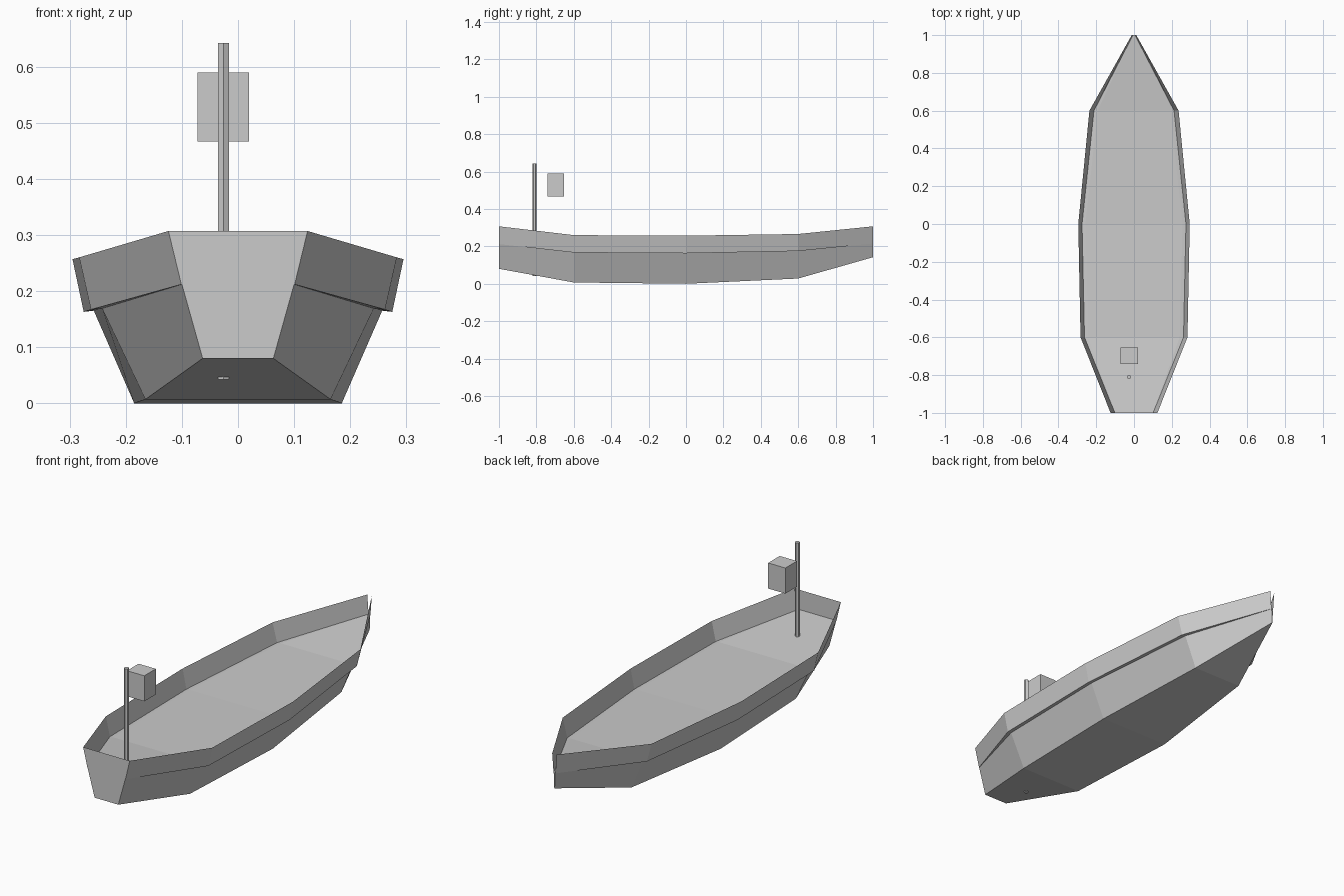
import bpy, bmesh

if "Cube" in bpy.data.objects:
    bpy.data.objects.remove(bpy.data.objects["Cube"])

# stations: y, then (half-width, z) for chine, inner lap, outer lap, rail
STATIONS = [
    (-1.0, (0.063, 0.080), (0.100, 0.212), (0.101, 0.212), (0.124, 0.307)),
    (-0.6, (0.165, 0.007), (0.242, 0.169), (0.262, 0.167), (0.283, 0.260)),
    (0.0, (0.185, 0.000), (0.257, 0.165), (0.275, 0.163), (0.295, 0.257)),
    (0.6, (0.130, 0.028), (0.192, 0.177), (0.212, 0.175), (0.236, 0.266)),
    (1.0, (0.001, 0.142), (0.004, 0.215), (0.005, 0.215), (0.012, 0.307)),
]


def finish(bm, name):
    mesh = bpy.data.meshes.new(name)
    bm.to_mesh(mesh)
    bm.free()
    obj = bpy.data.objects.new(name, mesh)
    bpy.context.collection.objects.link(obj)
    return obj


def rail_pts(bm, row, side):
    return [bm.verts.new((side * s[row][0], s[0], s[row][1])) for s in STATIONS]


def strip(bm, a, b):
    for i in range(len(a) - 1):
        bm.faces.new((a[i], a[i + 1], b[i + 1], b[i]))


# hull: flat bottom, lower planks and deck, closed at both ends
bm = bmesh.new()
chine_l, chine_r = rail_pts(bm, 1, -1), rail_pts(bm, 1, 1)
lap_l, lap_r = rail_pts(bm, 2, -1), rail_pts(bm, 2, 1)
strip(bm, chine_l, chine_r)
strip(bm, chine_r, lap_r)
strip(bm, lap_r, lap_l)
strip(bm, lap_l, chine_l)
for i in (0, -1):
    bm.faces.new((chine_l[i], chine_r[i], lap_r[i], lap_l[i]))
bmesh.ops.recalc_face_normals(bm, faces=bm.faces)
finish(bm, "hull")

# overlapping upper planks with their lap ledge, joined by the stern board
bm = bmesh.new()
ends = []
for side in (-1, 1):
    inner, outer, top = (rail_pts(bm, r, side) for r in (2, 3, 4))
    strip(bm, inner, outer)
    strip(bm, outer, top)
    ends.append((outer[0], top[0]))
(ol, tl), (o_r, tr) = ends
bm.faces.new((ol, o_r, tr, tl))
bmesh.ops.recalc_face_normals(bm, faces=bm.faces)
finish(bm, "upper_planks")

# lantern pole through the stern deck
bpy.ops.mesh.primitive_cylinder_add(vertices=6, radius=0.0115, depth=0.60,
                                    location=(-0.026, -0.81, 0.342))
bpy.context.object.name = "lantern_pole"

# lantern box floating beside the pole
bpy.ops.mesh.primitive_cube_add(size=1, location=(-0.026, -0.697, 0.528))
lantern = bpy.context.object
lantern.name = "lantern"
lantern.scale = (0.092, 0.088, 0.123)
